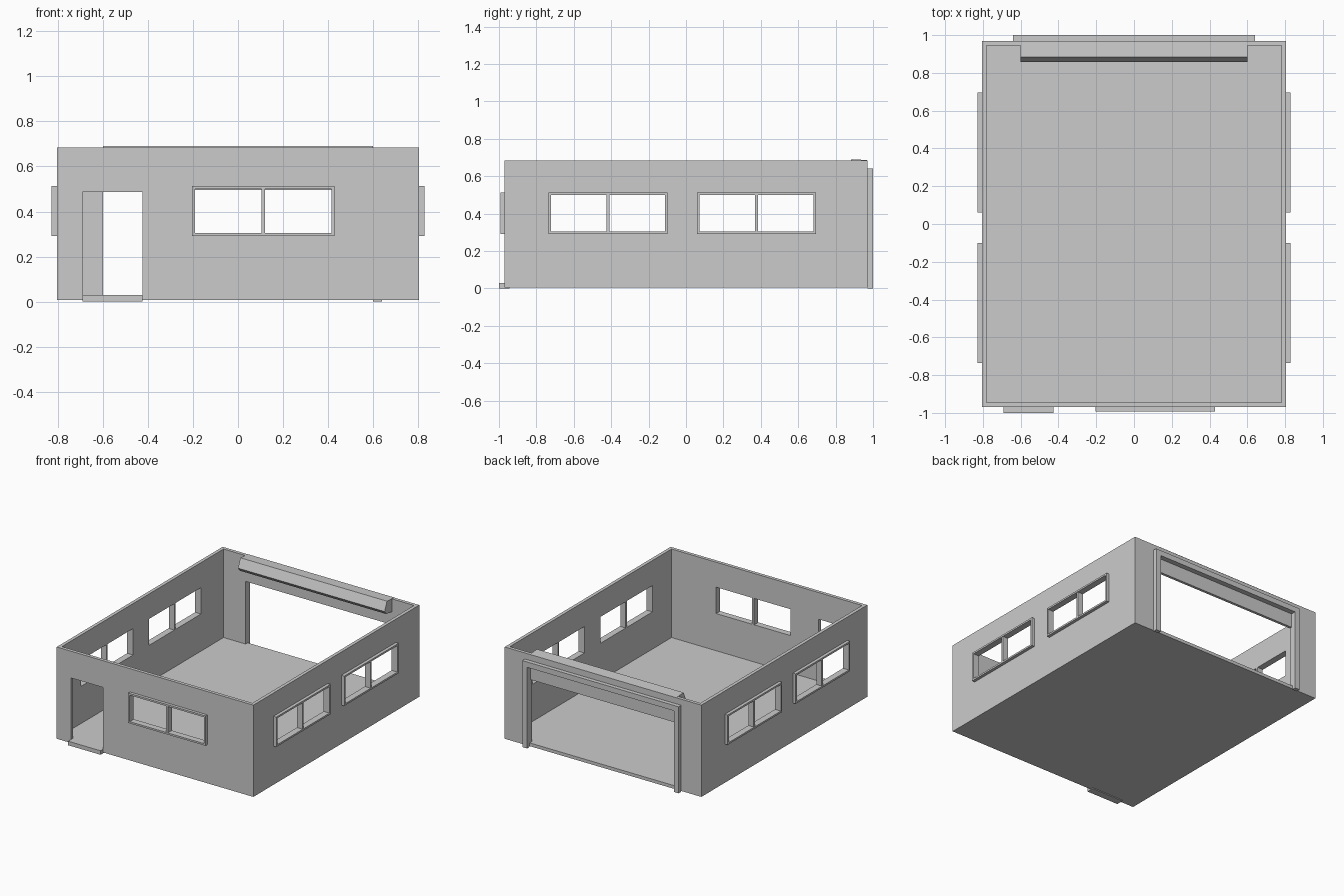
import bpy, bmesh

if "Cube" in bpy.data.objects:
    bpy.data.objects.remove(bpy.data.objects["Cube"])


def boxes(name, parts):
    """One object made of axis-aligned boxes (x0, x1, y0, y1, z0, z1)."""
    bm = bmesh.new()
    for x0, x1, y0, y1, z0, z1 in parts:
        verts = bmesh.ops.create_cube(bm, size=1)["verts"]
        for v in verts:
            v.co = ((x0 + x1) / 2 + v.co.x * (x1 - x0),
                    (y0 + y1) / 2 + v.co.y * (y1 - y0),
                    (z0 + z1) / 2 + v.co.z * (z1 - z0))
    mesh = bpy.data.meshes.new(name)
    bm.to_mesh(mesh)
    bm.free()
    obj = bpy.data.objects.new(name, mesh)
    bpy.context.collection.objects.link(obj)
    return obj


def cut(target, box):
    """Subtract a box from the target and remove the cutter."""
    cutter = boxes("cutter", [box])
    cutter.hide_render = True
    mod = target.modifiers.new("cut", "BOOLEAN")
    mod.operation = "DIFFERENCE"
    mod.solver = "EXACT"
    mod.object = cutter
    bpy.context.view_layer.objects.active = target
    bpy.ops.object.modifier_apply(modifier=mod.name)
    bpy.data.objects.remove(cutter)


W, D, H, T = 0.805, 0.97, 0.685, 0.025   # half width, half depth, height, wall
FLOOR = 0.03
Z0, Z1, B = 0.292, 0.513, 0.013          # window height range, frame border

# Walls and floor slab, open at the top
shell = boxes("walls_and_floor", [(-W, W, -D, D, 0.006, H)])
cut(shell, (-W + T, W - T, -D + T, D - T, FLOOR, 1))
# Front door, garage door and window openings
cut(shell, (-0.69, -0.425, -1.1, -0.9, FLOOR, 0.487))
cut(shell, (-0.6, 0.6, 0.9, 1.1, FLOOR, 0.6))
side_windows = [(-0.735, -0.1), (0.06, 0.695)]
front_window = (-0.205, 0.428)
for a, b in side_windows:
    cut(shell, (-1, 1, a + B, b - B, Z0 + B, Z1 - B))
cut(shell, (front_window[0] + B, front_window[1] - B, -1.1, -0.9, Z0 + B, Z1 - B))


def window(name, a, b, wall, out, side):
    """Proud frame with central mullion; side is '-y', '+x' or '-x'."""
    m = (a + b) / 2
    outer, face, inner = wall + out, wall, wall - T
    rects = [(a, b, Z0, Z0 + B, face), (a, b, Z1 - B, Z1, face),
             (a, a + B, Z0 + B, Z1 - B, face), (b - B, b, Z0 + B, Z1 - B, face),
             (m - 0.008, m + 0.008, Z0 + B, Z1 - B, inner)]
    parts = []
    for u0, u1, z0, z1, d in rects:
        o = outer - (0.004 if d == inner else 0)
        if side == "-y":
            parts.append((u0, u1, -o, -d, z0, z1))
        elif side == "+x":
            parts.append((d, o, u0, u1, z0, z1))
        else:
            parts.append((-o, -d, u0, u1, z0, z1))
    boxes(name, parts)


# Window frames
window("front_window_frame", *front_window, D, 0.022, "-y")
for i, (a, b) in enumerate(side_windows):
    window(f"right_window_frame_{i + 1}", a, b, W, 0.023, "+x")
    window(f"left_window_frame_{i + 1}", a, b, W, 0.023, "-x")

# Doorstep
boxes("doorstep", [(-0.69, -0.425, -1.0, -0.945, 0, FLOOR)])

# Garage door surround and partly lowered door
boxes("garage_door_surround", [(-0.64, -0.6, D, 1.0, 0, 0.64),
                               (0.6, 0.64, D, 1.0, 0, 0.64),
                               (-0.6, 0.6, D, 1.0, 0.6, 0.64)])
boxes("garage_door_panel", [(-0.6, 0.6, 0.942, 0.962, 0.495, 0.605)])

# Roller housing inside the back wall
profile = [(0.97, 0.686), (0.885, 0.691), (0.857, 0.625), (0.875, 0.6), (0.946, 0.59), (0.946, 0.68)]
bm = bmesh.new()
face = bm.faces.new([bm.verts.new((-0.6, y, z)) for y, z in profile])
ext = bmesh.ops.extrude_face_region(bm, geom=[face], use_keep_orig=True)
bmesh.ops.translate(bm, vec=(1.2, 0, 0),
                    verts=[g for g in ext["geom"] if isinstance(g, bmesh.types.BMVert)])
bmesh.ops.recalc_face_normals(bm, faces=bm.faces)
mesh = bpy.data.meshes.new("roller_housing")
bm.to_mesh(mesh)
bm.free()
bpy.context.collection.objects.link(bpy.data.objects.new("roller_housing", mesh))
